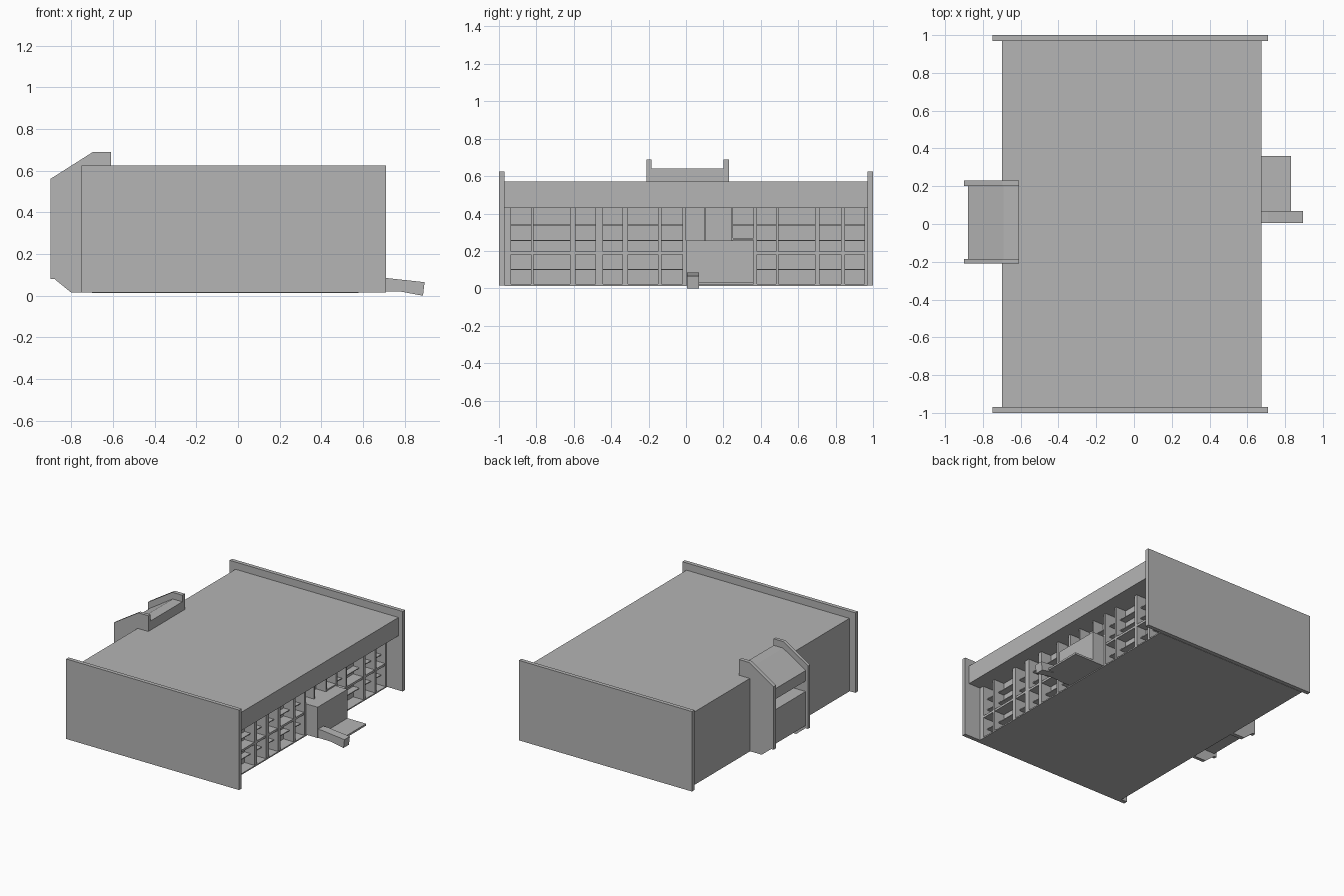
import bpy, bmesh

if "Cube" in bpy.data.objects:
    bpy.data.objects.remove(bpy.data.objects["Cube"])

grey = bpy.data.materials.new("light grey")
grey.diffuse_color = (0.46, 0.46, 0.46, 1)
grey.use_nodes = True
grey.node_tree.nodes["Principled BSDF"].inputs["Base Color"].default_value = grey.diffuse_color


def finish(name, bm):
    bmesh.ops.recalc_face_normals(bm, faces=bm.faces)
    me = bpy.data.meshes.new(name)
    bm.to_mesh(me)
    bm.free()
    me.materials.append(grey)
    ob = bpy.data.objects.new(name, me)
    bpy.context.collection.objects.link(ob)
    return ob


def add_box(bm, x0, x1, y0, y1, z0, z1):
    vs = bmesh.ops.create_cube(bm, size=1)["verts"]
    for v in vs:
        v.co.x = x1 if v.co.x > 0 else x0
        v.co.y = y1 if v.co.y > 0 else y0
        v.co.z = z1 if v.co.z > 0 else z0


def boxes(name, items):
    bm = bmesh.new()
    for it in items:
        add_box(bm, *it)
    return finish(name, bm)


def profile(name, pts, y0, y1):
    """Extrude an x-z outline along y."""
    bm = bmesh.new()
    f = bm.faces.new([bm.verts.new((x, y0, z)) for x, z in pts])
    r = bmesh.ops.extrude_face_region(bm, geom=[f])
    for v in r["geom"]:
        if isinstance(v, bmesh.types.BMVert):
            v.co.y = y1
    return finish(name, bm)


GLASS, FRONT = 0.49, 0.575

# main volume, roof with deep fascia, floor plate
boxes("main_body", [(-0.70, GLASS, -0.97, 0.97, 0.02, 0.43)])
boxes("roof_block", [(-0.70, 0.675, -0.97, 0.97, 0.43, 0.57)])
boxes("floor_plate", [(-0.70, FRONT + 0.003, -0.97, 0.97, 0.013, 0.022)])

# end walls
for s in (-1, 1):
    boxes("end_wall", [(-0.75, 0.71, min(s * 0.97, s), max(s * 0.97, s), 0.015, 0.625)])

# facade fins
fins = [(-0.97, -0.935), (-0.83, -0.815), (-0.62, -0.59), (-0.485, -0.445),
        (-0.34, -0.31), (-0.15, -0.13), (-0.02, 0.0), (0.36, 0.38),
        (0.48, 0.495), (0.69, 0.715), (0.83, 0.85), (0.955, 0.97)]
boxes("facade_fins", [(GLASS - 0.01, FRONT, a, b, 0.02, 0.435) for a, b in fins])
boxes("entrance_mullions", [(GLASS - 0.01, FRONT, a, b, 0.25, 0.435)
                            for a, b in ((0.095, 0.105), (0.24, 0.25))])

# floor beam and window ledges in every bay
beams, ledges = [], []
for (_, a), (b, _) in zip(fins, fins[1:]):
    if a == 0.0:
        continue
    beams.append((GLASS - 0.01, FRONT - 0.003, a, b, 0.18, 0.197))
    for z in (0.10, 0.255, 0.34):
        ledges.append((GLASS - 0.01, GLASS + 0.05, a, b, z - 0.003, z + 0.003))
ledges.append((GLASS - 0.01, FRONT, 0.25, 0.36, 0.258, 0.268))
ledges.append((GLASS - 0.01, GLASS + 0.05, 0.25, 0.36, 0.337, 0.343))
boxes("floor_beams", beams)
boxes("window_ledges", ledges)

# entrance box, landing and sloped ramp wall
boxes("entrance_box", [(GLASS - 0.01, 0.672, 0.0, 0.36, 0.02, 0.255)])
boxes("entrance_landing", [(0.66, 0.83, 0.008, 0.36, 0.02, 0.034)])
profile("ramp_wall", [(0.66, 0.085), (0.71, 0.085), (0.895, 0.065),
                      (0.887, 0.0), (0.78, 0.02), (0.66, 0.02)], 0.005, 0.07)

# rear bay: cheek plates, sloped hood, lower panel
cheek = [(-0.61, 0.56), (-0.61, 0.69), (-0.695, 0.69), (-0.90, 0.56), (-0.90, 0.08),
         (-0.88, 0.08), (-0.80, 0.015), (-0.69, 0.015)]
for a, b in ((-0.21, -0.185), (0.20, 0.23)):
    profile("rear_bay_cheek", cheek, a, b)
profile("rear_bay_hood", [(-0.61, 0.56), (-0.61, 0.64), (-0.69, 0.64), (-0.88, 0.52),
                          (-0.88, 0.44), (-0.69, 0.44)], -0.19, 0.205)
profile("rear_bay_panel", [(-0.69, 0.36), (-0.88, 0.36), (-0.88, 0.10), (-0.69, 0.10)],
        -0.19, 0.205)
